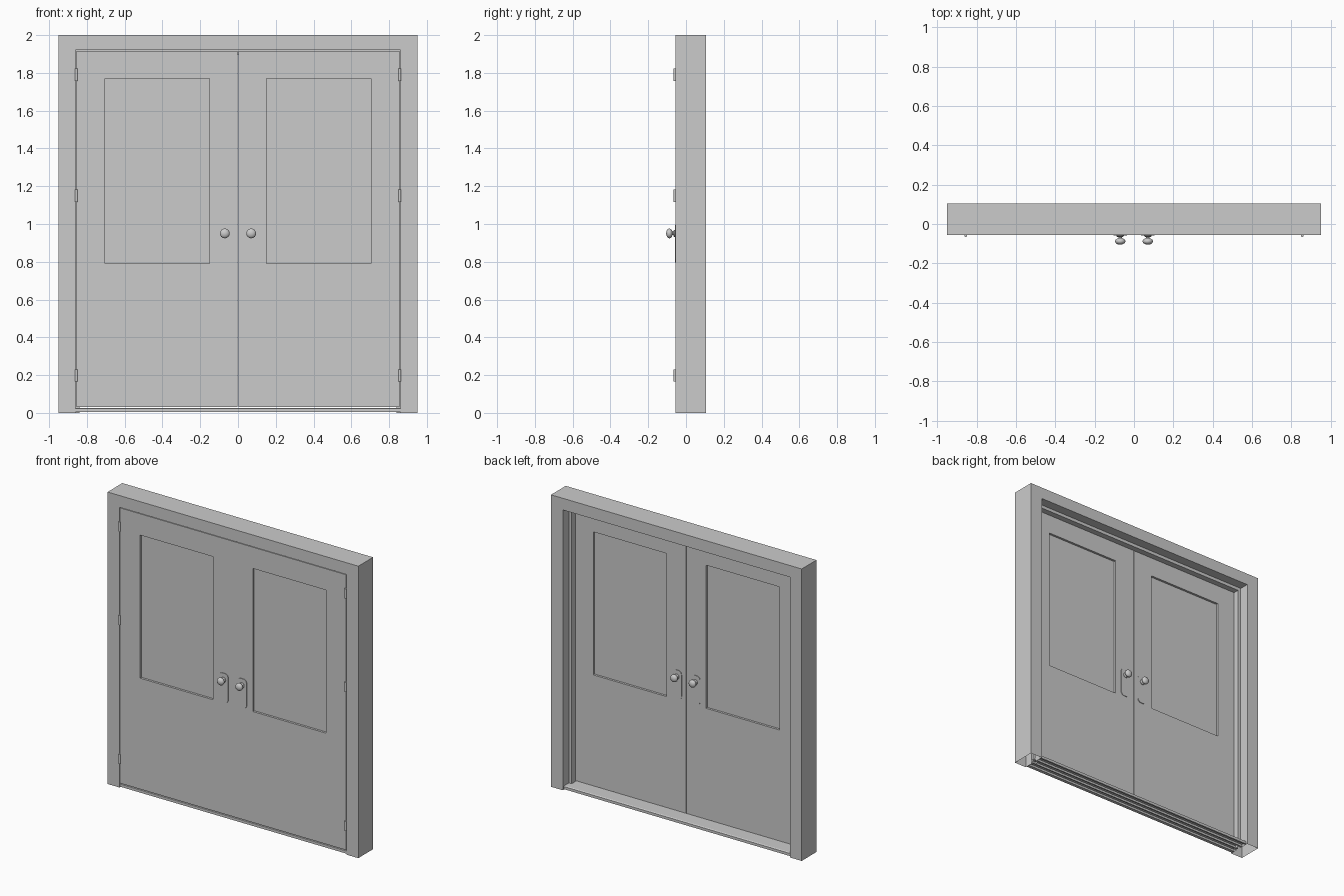
import bpy, bmesh, math

if "Cube" in bpy.data.objects:
    bpy.data.objects.remove(bpy.data.objects["Cube"])

FRONT, BACK = -0.054, -0.004          # door faces


def finish(name, bm, smooth=False):
    bmesh.ops.recalc_face_normals(bm, faces=bm.faces)
    mesh = bpy.data.meshes.new(name)
    bm.to_mesh(mesh)
    bm.free()
    ob = bpy.data.objects.new(name, mesh)
    bpy.context.collection.objects.link(ob)
    if smooth:
        bpy.ops.object.select_all(action='DESELECT')
        bpy.context.view_layer.objects.active = ob
        ob.select_set(True)
        bpy.ops.object.shade_smooth_by_angle(angle=math.radians(35))
    return ob


def loft(name, rings, caps=True, smooth=False):
    """Bridge closed rings of equal point count."""
    bm = bmesh.new()
    vs = [[bm.verts.new(p) for p in ring] for ring in rings]
    n = len(rings[0])
    for a, b in zip(vs, vs[1:]):
        for i in range(n):
            j = (i + 1) % n
            bm.faces.new((a[i], a[j], b[j], b[i]))
    if caps:
        bm.faces.new(vs[0])
        bm.faces.new(vs[-1])
    return finish(name, bm, smooth)


def rect(x0, x1, z0, z1, y):
    return [(x0, y, z0), (x1, y, z0), (x1, y, z1), (x0, y, z1)]


def circle(cx, y, cz, r, n=24):
    return [(cx + r * math.cos(2 * math.pi * i / n), y,
             cz + r * math.sin(2 * math.pi * i / n)) for i in range(n)]


def rounded(cx, cz, w, h, r, y, n=6):
    pts = []
    for k, (sx, sz) in enumerate(((1, 1), (-1, 1), (-1, -1), (1, -1))):
        for i in range(n + 1):
            a = math.pi / 2 * (k + i / n)
            pts.append((cx + sx * (w / 2 - r) + r * math.cos(a), y,
                        cz + sz * (h / 2 - r) + r * math.sin(a)))
    return pts


# Frame: hollow section with a door stop, (half opening, head height, y)
section = [(0.95, 2.0, -0.055), (0.86, 1.92, -0.055), (0.86, 1.92, 0.0),
           (0.838, 1.898, 0.0), (0.838, 1.898, 0.04), (0.86, 1.92, 0.04),
           (0.86, 1.92, 0.105), (0.95, 2.0, 0.105)]
loft("door_frame", [
    [(-x, y, 0) for x, z, y in section],
    [(-x, y, z) for x, z, y in section],
    [(x, y, z) for x, z, y in section],
    [(x, y, 0) for x, z, y in section]], caps=False)

# Threshold with channels underneath
sill = [(-0.05, 0.004), (-0.05, 0.022), (-0.042, 0.026), (0.087, 0.026),
        (0.095, 0.022), (0.095, 0.004)]
for y in (0.06, 0.02, -0.02):
    sill += [(y + 0.024, 0.004), (y + 0.024, 0.018),
             (y - 0.008, 0.018), (y - 0.008, 0.004)]
loft("threshold", [[(x, y, z) for y, z in sill] for x in (-0.859, 0.859)])

# Knob profile: radius, distance from the door face
knob = [(0.018, 0.0), (0.018, 0.008), (0.015, 0.011), (0.009, 0.013),
        (0.009, 0.018)]
for i in range(9):
    a = math.radians(-65 + 145 * i / 8)
    knob.append((0.026 * math.cos(a), 0.034 + 0.0172 * math.sin(a)))

for s, side in ((-1, "left"), (1, "right")):
    # Door leaf with a recessed window pane on both faces
    outer = (0.0015 * s, 0.855 * s, 0.03, 1.916)
    pane = (0.15 * s, 0.705 * s, 0.79, 1.77)
    loft(side + "_door", [
        rect(*pane, FRONT + 0.015), rect(*pane, FRONT), rect(*outer, FRONT),
        rect(*outer, BACK), rect(*pane, BACK), rect(*pane, BACK - 0.015)])

    # Handle plates and knobs, front and back
    for face, d, where in ((FRONT, -1, "front"), (BACK, 1, "back")):
        loft(f"{side}_{where}_handle_plate", [
            rounded(0.07 * s, 0.895, 0.07, 0.2, 0.025, face),
            rounded(0.07 * s, 0.895, 0.07, 0.2, 0.025, face + 0.004 * d)])
        loft(f"{side}_{where}_knob",
             [circle(0.07 * s, face + t * d, 0.95, r) for r, t in knob],
             smooth=True)

    # Hinge knuckles
    for i, z in enumerate((0.198, 1.15, 1.79)):
        rings = []
        for h in (-0.033, 0.033):
            rings.append([(0.856 * s + 0.007 * math.cos(math.pi * k / 8),
                           -0.059 + 0.007 * math.sin(math.pi * k / 8), z + h)
                          for k in range(16)])
        loft(f"{side}_hinge_{i + 1}", rings, smooth=True)
